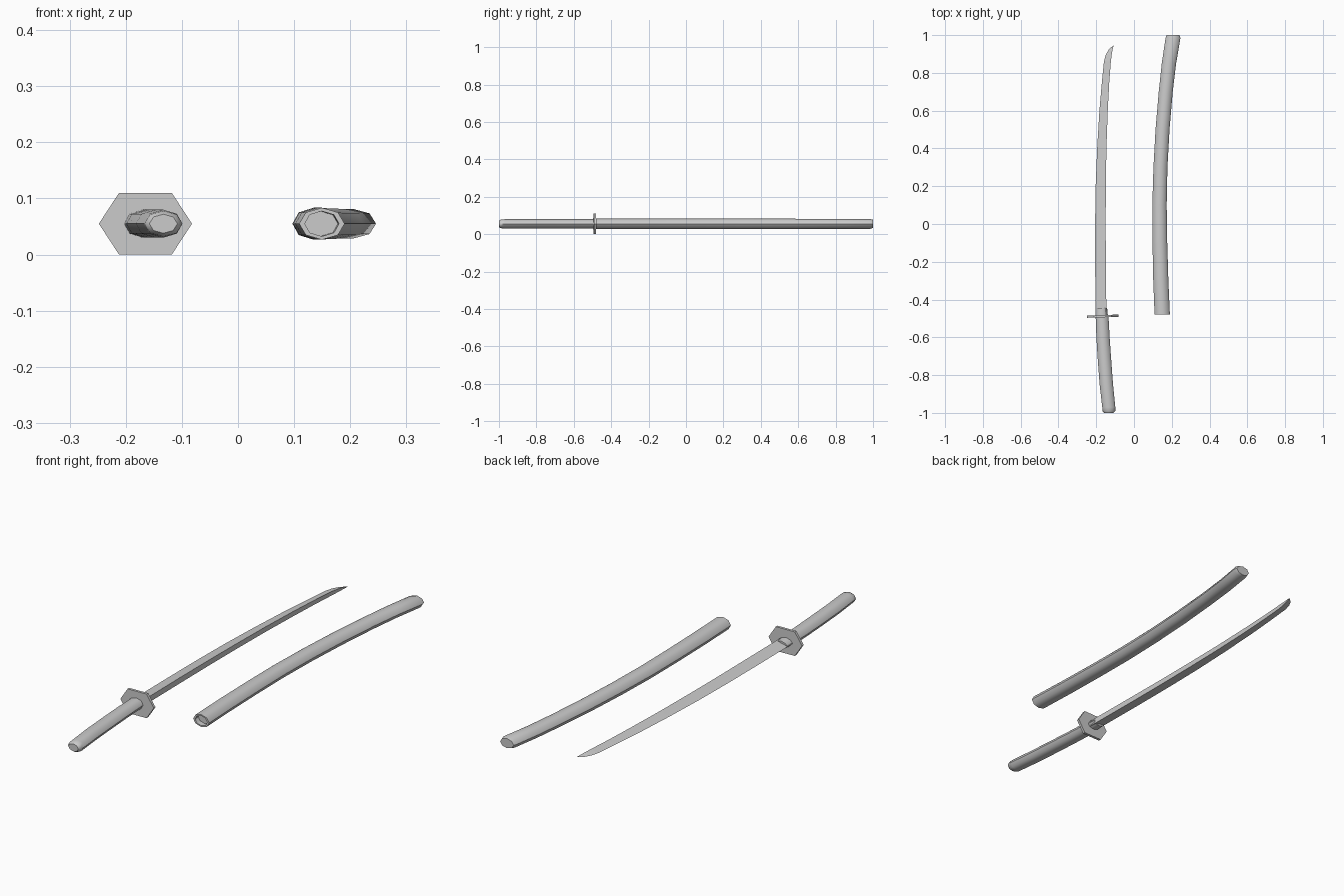
import bpy, bmesh, math

ZC = 0.055  # shared height of both pieces' centre lines


def ring(x0, x1, half_z, sides=8):
    """Flattened polygon section from x0 to x1, as (x, z) pairs."""
    cx, rx = (x0 + x1) / 2, (x1 - x0) / 2
    return [(cx + rx * math.cos(2 * math.pi * i / sides),
             ZC + half_z * math.sin(2 * math.pi * i / sides)) for i in range(sides)]


def wedge(x0, x1, half_z):
    """Blade section: sharp edge at x0, flat spine at x1."""
    return [(x1, ZC - half_z), (x1, ZC + half_z), (x0, ZC)]


def loft(name, sections, angle=None):
    """Skin a list of (y, [(x, z)...]) sections and cap both ends."""
    bm = bmesh.new()
    rings = [[bm.verts.new((x, y, z)) for x, z in pts] for y, pts in sections]
    for a, b in zip(rings, rings[1:]):
        for i in range(len(a)):
            j = (i + 1) % len(a)
            bm.faces.new((a[i], a[j], b[j], b[i]))
    bm.faces.new(rings[0])
    bm.faces.new(rings[-1][::-1])
    bmesh.ops.recalc_face_normals(bm, faces=bm.faces)
    me = bpy.data.meshes.new(name)
    bm.to_mesh(me)
    bm.free()
    ob = bpy.data.objects.new(name, me)
    bpy.context.collection.objects.link(ob)
    if angle:
        bpy.context.view_layer.objects.active = ob
        ob.select_set(True)
        bpy.ops.object.shade_smooth_by_angle(angle=math.radians(angle))
        ob.select_set(False)
    return ob


# blade: curved wedge, edge on the outer side, sweeping up to the point
blade = [(-0.485, -0.203, -0.146, 0.013), (-0.2, -0.206, -0.149, 0.013),
         (0.0, -0.206, -0.150, 0.0125), (0.2, -0.203, -0.149, 0.012),
         (0.4, -0.195, -0.146, 0.0115), (0.6, -0.183, -0.139, 0.011),
         (0.75, -0.170, -0.131, 0.010), (0.86, -0.159, -0.1225, 0.009),
         (0.895, -0.150, -0.118, 0.007), (0.925, -0.133, -0.113, 0.004),
         (0.946, -0.1085, -0.1075, 0.0004)]
loft("blade", [(y, wedge(a, b, h)) for y, a, b, h in blade])

# collar where the blade meets the guard
loft("blade_collar", [(-0.485, ring(-0.2, -0.138, 0.018)),
                      (-0.445, ring(-0.2, -0.142, 0.016))], 50)

# hexagonal guard, slightly tilted with the curve
hexagon = [(-0.248, ZC), (-0.212, 0.0), (-0.118, 0.0),
           (-0.082, ZC), (-0.118, 0.11), (-0.212, 0.11)]
guard = loft("guard", [(-0.494, hexagon), (-0.482, hexagon)])
for v in guard.data.vertices:
    v.co.y += 0.03 * (v.co.x + 0.165)

# handle with a rounded butt
handle = [(-1.0, -0.158, -0.108, 0.017), (-0.99, -0.167, -0.099, 0.023),
          (-0.97, -0.168, -0.099, 0.025), (-0.85, -0.182, -0.111, 0.025),
          (-0.7, -0.193, -0.122, 0.025), (-0.6, -0.199, -0.129, 0.025),
          (-0.488, -0.203, -0.135, 0.025)]
loft("handle", [(y, ring(*r)) for y, *r in handle], 50)

# scabbard: recessed mouth first, then the curved outer shell
scabbard = [(-0.455, 0.118, 0.178, 0.022), (-0.48, 0.119, 0.180, 0.0225),
            (-0.48, 0.109, 0.190, 0.0285), (-0.3, 0.102, 0.182, 0.0285),
            (-0.1, 0.098, 0.176, 0.0285), (0.1, 0.097, 0.173, 0.0285),
            (0.3, 0.103, 0.177, 0.0285), (0.5, 0.114, 0.188, 0.028),
            (0.7, 0.131, 0.205, 0.027), (0.85, 0.147, 0.223, 0.0265),
            (0.985, 0.167, 0.246, 0.026), (1.0, 0.172, 0.241, 0.022)]
loft("scabbard", [(y, ring(*r)) for y, *r in scabbard], 50)
